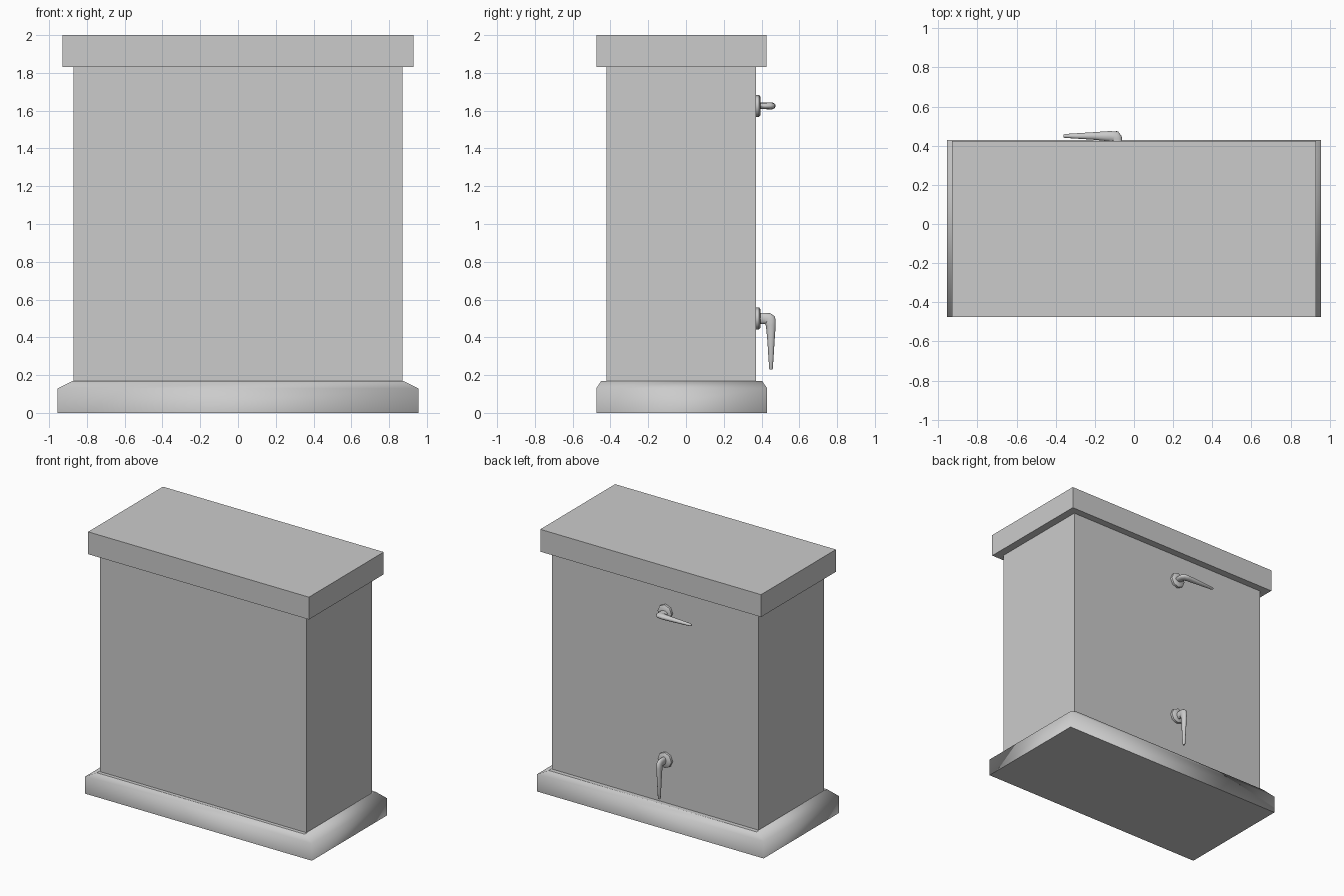
import bpy, bmesh, math
from mathutils import Matrix, Vector

old = bpy.data.objects.get("Cube")
if old:
    bpy.data.objects.remove(old, do_unlink=True)

grey = bpy.data.materials.new("light_grey")
grey.use_nodes = True
GREY = (0.6, 0.6, 0.6, 1)
grey.diffuse_color = GREY
grey.node_tree.nodes["Principled BSDF"].inputs["Base Color"].default_value = GREY


def finish(name, bm, smooth=None):
    bmesh.ops.recalc_face_normals(bm, faces=bm.faces)
    mesh = bpy.data.meshes.new(name)
    bm.to_mesh(mesh)
    bm.free()
    mesh.materials.append(grey)
    obj = bpy.data.objects.new(name, mesh)
    bpy.context.collection.objects.link(obj)
    if smooth:
        bpy.ops.object.select_all(action='DESELECT')
        obj.select_set(True)
        bpy.context.view_layer.objects.active = obj
        bpy.ops.object.shade_smooth_by_angle(angle=math.radians(smooth))
    return obj


def loft(bm, rings):
    """Skin closed rings of points and cap both ends."""
    loops = [[bm.verts.new(p) for p in ring] for ring in rings]
    n = len(loops[0])
    for a, b in zip(loops, loops[1:]):
        for i in range(n):
            j = (i + 1) % n
            bm.faces.new((a[i], a[j], b[j], b[i]))
    bm.faces.new(loops[0])
    bm.faces.new(loops[-1])


def rect(x, y0, y1, z):
    return [(-x, y0, z), (x, y0, z), (x, y1, z), (-x, y1, z)]


def block(name, *sections):
    bm = bmesh.new()
    loft(bm, [rect(*s) for s in sections])
    return finish(name, bm)


# Cabinet body and lid
block("body", (0.87, -0.42, 0.37, 0.165), (0.87, -0.42, 0.37, 1.835))
block("lid", (0.93, -0.475, 0.425, 1.83), (0.93, -0.475, 0.425, 2.0))

# Plinth with sloped shoulder, its sides shaded softly around the corners
plinth = block("plinth", (0.955, -0.475, 0.43, 0), (0.955, -0.475, 0.43, 0.13),
               (0.875, -0.448, 0.402, 0.17))
for face in plinth.data.polygons:
    face.use_smooth = abs(face.normal.z) < 0.99


def ellipse(center, across, side, a, b, n=12):
    return [center + across * (a * math.cos(t)) + side * (b * math.sin(t))
            for t in (2 * math.pi * i / n for i in range(n))]


def handle(name, z, turn):
    """Rosette and tapered bent lever; the lever hangs down before turning."""
    place = Matrix.Translation((-0.09, 0, z)) @ Matrix.Rotation(turn, 4, 'Y')
    side = Vector((1, 0, 0))

    # Rosette against the back panel: y, radius
    bm = bmesh.new()
    loft(bm, [ellipse(Vector((0, y, 0)), Vector((0, 0, 1)), side, r, r, 8)
              for y, r in ((0.365, 0.058), (0.387, 0.058), (0.394, 0.048))])
    bm.transform(place)
    finish(name + "_rosette", bm, 50)

    # Lever: drop, y, bend angle, half width, half thickness
    stations = ((0, 0.385, 0, 0.030, 0.017), (0, 0.415, 0, 0.030, 0.017),
                (0.001, 0.435, 25, 0.031, 0.018), (0.010, 0.444, 55, 0.034, 0.019),
                (0.035, 0.449, 85, 0.026, 0.019), (0.12, 0.450, 90, 0.019, 0.016),
                (0.262, 0.450, 90, 0.010, 0.010), (0.27, 0.450, 90, 0.007, 0.007))
    rings = []
    for drop, y, bend, a, b in stations:
        t = math.radians(bend)
        across = Vector((0, math.sin(t), math.cos(t)))
        rings.append(ellipse(Vector((0, y, -drop)), across, side, a, b))
    bm = bmesh.new()
    loft(bm, rings)
    bm.transform(place)
    finish(name + "_lever", bm, 50)


handle("upper_handle", 1.625, math.pi / 2)
handle("lower_handle", 0.50, 0)
